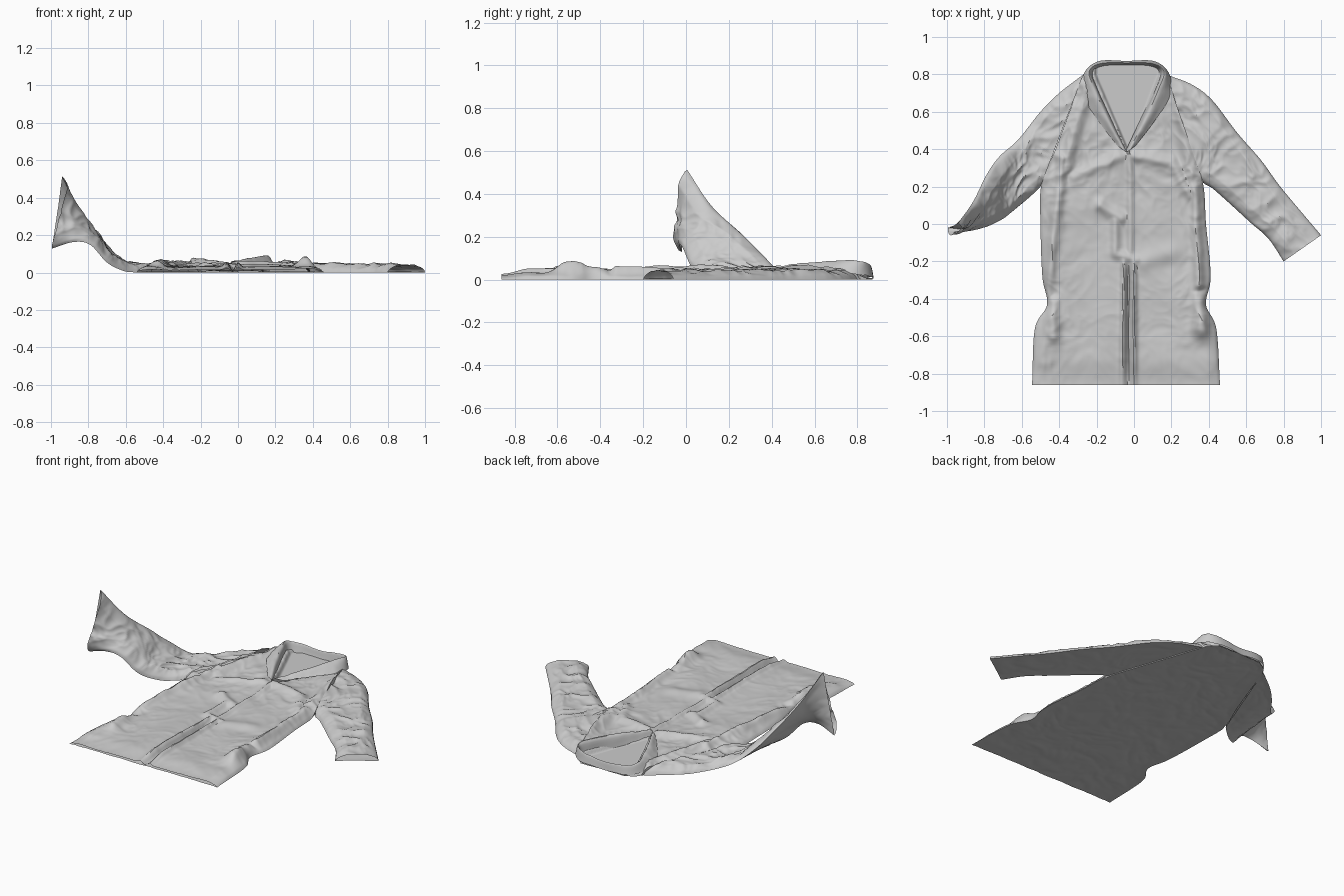
import bpy, math
from mathutils import Vector, noise

if "Cube" in bpy.data.objects:
    bpy.data.objects.remove(bpy.data.objects["Cube"])

def smooth(a, b, x):
    t = max(0.0, min(1.0, (x - a) / (b - a)))
    return t * t * (3 - 2 * t)

def spline(pts, u):
    """Catmull-Rom through pts, u in 0..1"""
    n = len(pts) - 1
    f = min(u * n, n - 1e-6)
    i = int(f)
    t = f - i
    p1, p2 = pts[i], pts[i + 1]
    p0 = pts[i - 1] if i > 0 else p1 * 2 - p2
    p3 = pts[i + 2] if i + 2 <= n else p2 * 2 - p1
    return 0.5 * (2 * p1 + (p2 - p0) * t + (2 * p0 - 5 * p1 + 4 * p2 - p3) * t * t
                  + (3 * p1 - p0 - 3 * p2 + p3) * t ** 3)

def crumple(p, scale):
    """sharp creased cloth noise, roughly 0..1"""
    q = Vector((p.x, p.y, p.z)) * scale
    q += noise.noise_vector(q * 0.6) * 0.6
    return (1 - abs(noise.noise(q)) * 2) * 0.65 + (1 - abs(noise.noise(q * 2.1)) * 2) * 0.35

def make(name, verts, faces):
    me = bpy.data.meshes.new(name)
    me.from_pydata(verts, [], faces)
    ob = bpy.data.objects.new(name, me)
    bpy.context.collection.objects.link(ob)
    bpy.context.view_layer.objects.active = ob
    ob.select_set(True)
    bpy.ops.object.shade_smooth_by_angle(angle=math.radians(40))
    ob.select_set(False)
    return ob

def flat_tube(name, edges_a, edges_b, height, nu, nv):
    """flattened cloth tube: flat back layer, front layer lifted by height()"""
    A = [Vector(p) for p in edges_a]
    B = [Vector(p) for p in edges_b]
    verts, faces = [], []
    ring = 2 * nv
    for i in range(nu + 1):
        u = i / nu
        a, b = spline(A, u), spline(B, u)
        u0, u1 = max(0, u - .01), min(1, u + .01)
        across = b - a
        width = across.length
        top, bot = [], []
        for j in range(nv + 1):
            t = j / nv
            p = a.lerp(b, t)
            q0 = spline(A, u0).lerp(spline(B, u0), t)
            q1 = spline(A, u1).lerp(spline(B, u1), t)
            n = (q1 - q0).cross(across).normalized()
            edge = min(t, 1 - t) * width
            top.append(p + n * height(p, edge, u))
            lift = 0.004 * crumple(p, 7) * smooth(0, .05, edge)
            bot.append(p + n * lift)
        verts += top + bot[nv - 1:0:-1]
    for i in range(nu):
        for j in range(ring):
            k = (j + 1) % ring
            faces.append((i * ring + j, (i + 1) * ring + j, (i + 1) * ring + k, i * ring + k))
    return make(name, verts, faces)

# Folds on the coat front: x0, y0, x1, y1, width, height
FOLDS = [(-.25, .75, -.37, .3, .035, .025), (-.38, .35, -.47, -.38, .03, .03),
         (.22, .75, .33, .15, .035, .025), (.33, .2, .35, -.32, .03, .03),
         (-.32, .25, -.08, .36, .03, .018), (.0, .36, .2, .33, .03, .02),
         (.2, .33, .3, .15, .03, .02), (-.18, .1, -.07, .03, .03, .022),
         (-.1, .02, -.1, -.15, .025, .022), (-.1, -.16, .02, -.19, .025, .02),
         (-.02, .38, -.02, -.15, .018, .015), (-.055, -.2, -.065, -.86, .016, .02),
         (.0, -.2, .0, -.86, .016, .022), (.37, -.42, .36, -.56, .045, .05),
         (-.44, -.42, -.43, -.6, .035, .03), (.2, -.15, .05, -.2, .05, .015)]

def fold_height(p):
    h = 0
    for x0, y0, x1, y1, w, amp in FOLDS:
        dx, dy = x1 - x0, y1 - y0
        t = ((p.x - x0) * dx + (p.y - y0) * dy) / (dx * dx + dy * dy)
        t = max(0, min(1, t))
        d = math.hypot(p.x - x0 - t * dx, p.y - y0 - t * dy)
        if d < 3 * w:
            h = max(h, amp * math.exp(-(d / w) ** 2))
    return h

def body_height(p, edge, u):
    h = .026 + .012 * noise.noise(p * 4) + fold_height(p)
    # upper chest and sides are more crumpled than the skirt
    rough = .004 + .008 * smooth(-.1, .5, p.y) + .006 * smooth(.2, .4, abs(p.x + .04))
    h += rough * crumple(p, 8)
    h -= .022 * math.exp(-((p.x + .028) / .012) ** 2) * smooth(-.2, -.3, p.y)
    # sides close down, armholes stay open
    side = math.sqrt(min(1, edge / .06))
    arm = smooth(.17, .26, p.y) * (1 - smooth(.78, .82, p.y))
    h *= side + (1 - side) * arm
    h *= .55 + .45 * smooth(-.86, -.72, p.y)
    # V-shaped neck opening shows the back layer
    if p.y > .38:
        k = min(1, (p.y - .38) / .42)
        inside = min(p.x - (-.03 - .18 * k), (-.02 + .16 * k) - p.x)
        s = smooth(-.006, .012, inside)
        h = h * (1 - s) + .006 * s
    return max(h, .005 if edge > .001 else 0)

def sleeve_height(p, edge, u):
    h = .034 + .012 * noise.noise(p * 5) + .017 * crumple(p, 8.5)
    return max(.004, h) * math.sqrt(min(1, edge / .07)) if edge > .001 else 0

# Coat body, from the neck down to the hem
Z = .008
rows = [(.87, -.19, .11), (.8, -.27, .17), (.6, -.345, .24), (.4, -.42, .31), (.21, -.495, .37),
        (0, -.5, .385), (-.28, -.49, .41), (-.43, -.465, .385), (-.56, -.53, .44), (-.86, -.545, .46)]
flat_tube("coat_body", [(l, y, Z) for y, l, r in rows], [(r, y, Z) for y, l, r in rows],
          body_height, 210, 120)

# Sleeve lying flat
flat_tube("flat_sleeve",
          [(.37, .22, Z), (.385, .21, Z), (.42, .19, Z), (.5, .12, Z), (.62, .01, Z), (.72, -.08, Z), (.8, -.2, Z)],
          [(.17, .8, Z), (.31, .745, Z), (.42, .66, Z), (.55, .49, Z), (.68, .34, Z), (.79, .19, Z), (1, -.06, Z)],
          sleeve_height, 100, 50)

# Sleeve whose cuff rises off the ground
flat_tube("raised_sleeve",
          [(-.27, .8, Z), (-.4, .7, Z), (-.5, .6, .01), (-.62, .45, .035), (-.72, .36, .12),
           (-.79, .26, .22), (-.86, .12, .35), (-.94, .005, .52)],
          [(-.5, .2, Z), (-.51, .19, Z), (-.54, .16, Z), (-.61, .1, .015), (-.7, .03, .06),
           (-.79, -.015, .155), (-.88, -.03, .17), (-.995, -.02, .135)],
          sleeve_height, 110, 50)

# Collar and lapels: inner edge, rolled crest, outer edge
half = [((-.03, .38, .03), (-.05, .39, .055), (-.09, .42, .045)),
        ((-.11, .55, .015), (-.14, .56, .07), (-.19, .55, .045)),
        ((-.19, .72, .012), (-.215, .73, .08), (-.27, .68, .04)),
        ((-.215, .81, .012), (-.24, .815, .08), (-.27, .8, .025)),
        ((-.165, .845, .012), (-.18, .858, .065), (-.19, .87, .015)),
        ((-.04, .85, .012), (-.04, .862, .055), (-.04, .872, .01))]
stations = half + [[(-.08 - x, y, z * 1.15) for x, y, z in st] for st in reversed(half[:-1])]
lines = [[Vector(st[k]) for st in stations] for k in range(3)]
NU, NV = 110, 12
verts, faces = [], []
for i in range(NU + 1):
    prof = [spline(line, i / NU) for line in lines]
    for j in range(NV + 1):
        p = spline(prof, j / NV)
        p.z = max(.008, p.z + .006 * crumple(p, 9))
        verts.append(p)
for i in range(NU):
    for j in range(NV):
        a = i * (NV + 1) + j
        faces.append((a, a + 1, a + NV + 2, a + NV + 1))
make("collar", verts, faces)

# Rest the coat on the ground
low = min(v.co.z for o in bpy.data.objects for v in o.data.vertices)
for o in bpy.data.objects:
    o.location.z = -low
